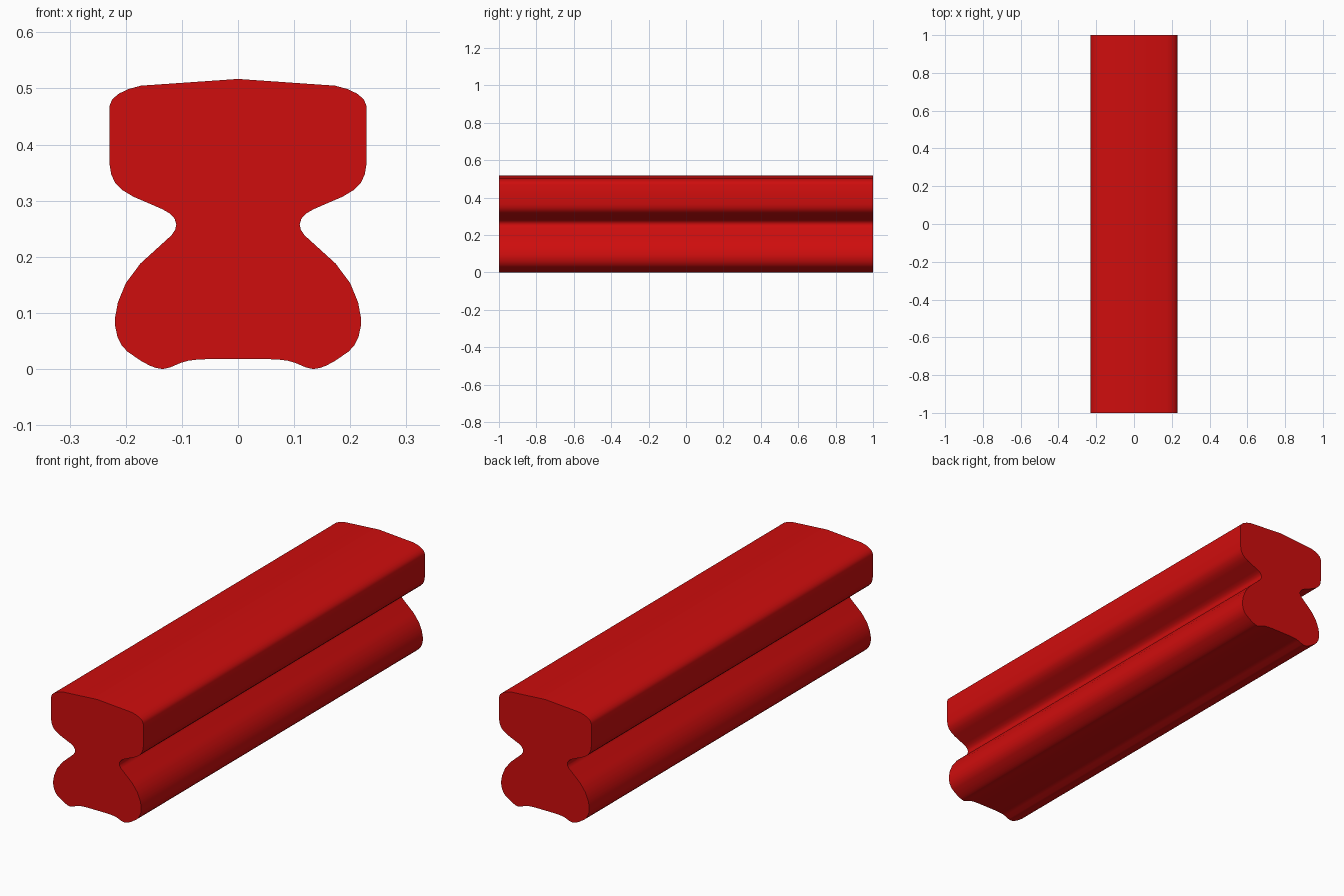
import bpy, bmesh, math

cube = bpy.data.objects.get("Cube")
if cube:
    bpy.data.objects.remove(cube, do_unlink=True)

# Single red material
red = bpy.data.materials.new("glossy red")
red.use_nodes = True
colour = (0.62, 0.004, 0.004, 1.0)
red.diffuse_color = colour
red.node_tree.nodes["Principled BSDF"].inputs["Base Color"].default_value = colour

# Right half of the cross-section (x, z), from top ridge to underside
half = [
    (0, 0.517), (0.173, 0.505), (0.195, 0.499), (0.212, 0.491), (0.224, 0.481),
    (0.229, 0.469), (0.229, 0.365), (0.226, 0.347), (0.219, 0.332),
    (0.206, 0.319), (0.186, 0.307), (0.135, 0.285), (0.121, 0.277),
    (0.113, 0.268), (0.110, 0.258), (0.112, 0.248), (0.119, 0.238),
    (0.174, 0.188), (0.200, 0.153), (0.214, 0.119), (0.219, 0.092),
    (0.219, 0.077), (0.215, 0.058), (0.207, 0.042), (0.197, 0.031),
    (0.172, 0.014), (0.157, 0.006), (0.146, 0.002), (0.134, 0.0),
    (0.121, 0.003), (0.102, 0.011), (0.088, 0.015), (0.071, 0.017),
    (0.045, 0.018),
]
# Mirror the half into a closed outline
outline = half + [(-x, z) for x, z in reversed(half) if x > 0]

# Bar: the outline extruded along its length
bm = bmesh.new()
front = bm.faces.new([bm.verts.new((x, -1, z)) for x, z in outline])
ext = bmesh.ops.extrude_face_region(bm, geom=[front], use_keep_orig=True)
bmesh.ops.translate(bm, vec=(0, 2, 0),
                    verts=[g for g in ext["geom"] if isinstance(g, bmesh.types.BMVert)])
bmesh.ops.recalc_face_normals(bm, faces=bm.faces)
mesh = bpy.data.meshes.new("profiled_bar")
bm.to_mesh(mesh)
bm.free()
mesh.materials.append(red)
bar = bpy.data.objects.new("profiled_bar", mesh)
bpy.context.collection.objects.link(bar)

# Smooth flanks, crisp ends
bpy.ops.object.select_all(action="DESELECT")
bar.select_set(True)
bpy.context.view_layer.objects.active = bar
bpy.ops.object.shade_smooth_by_angle(angle=math.radians(35))
